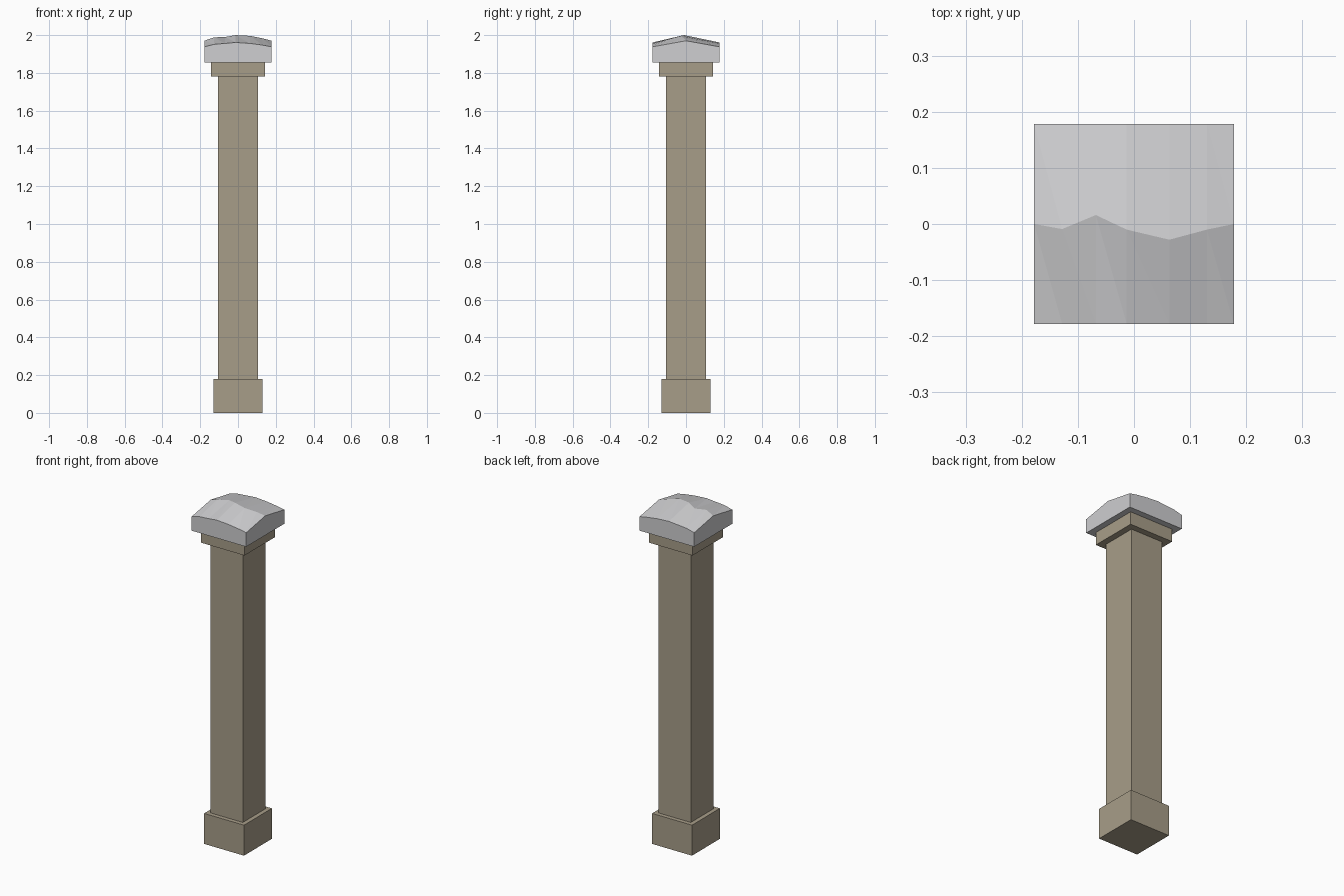
import bpy, bmesh

if "Cube" in bpy.data.objects:
    bpy.data.objects.remove(bpy.data.objects["Cube"])


def material(name, rgb):
    m = bpy.data.materials.new(name)
    m.diffuse_color = (*rgb, 1)
    m.use_nodes = True
    m.node_tree.nodes["Principled BSDF"].inputs["Base Color"].default_value = m.diffuse_color
    return m


stone = material("tan stone", (0.39, 0.34, 0.25))
slate = material("light grey", (0.62, 0.62, 0.635))


def finish(bm, name, mat):
    bmesh.ops.recalc_face_normals(bm, faces=bm.faces[:])
    me = bpy.data.meshes.new(name)
    bm.to_mesh(me)
    bm.free()
    me.materials.append(mat)
    ob = bpy.data.objects.new(name, me)
    bpy.context.collection.objects.link(ob)


def block(name, half, z0, z1):
    bm = bmesh.new()
    bmesh.ops.create_cube(bm, size=1)
    for v in bm.verts:
        v.co.x *= 2 * half
        v.co.y *= 2 * half
        v.co.z = z0 if v.co.z < 0 else z1
    finish(bm, name, stone)


# Square stone post
block("base", 0.13, 0, 0.18)
block("shaft", 0.105, 0.18, 1.78)
block("collar", 0.142, 1.78, 1.855)

# Worn gabled cap: x, ridge y, ridge z, eave z at each section
H, Z0 = 0.178, 1.855
sections = [(-H, 0, 1.97, 1.938), (-0.128, -0.009, 1.988, 1.951),
            (-0.068, 0.016, 1.99, 1.956), (-0.013, -0.01, 2.0, 1.961),
            (0.063, -0.028, 1.996, 1.956), (0.13, -0.01, 1.983, 1.947),
            (H, 0, 1.97, 1.938)]
bm = bmesh.new()
rings = [[bm.verts.new(p) for p in ((x, -H, Z0), (x, -H, ze), (x, yr, zr),
                                    (x, H, ze), (x, H, Z0))]
         for x, yr, zr, ze in sections]
for a, b in zip(rings, rings[1:]):
    for i, j in ((0, 1), (3, 4), (4, 0)):
        bm.faces.new((a[i], a[j], b[j], b[i]))
    # roof slopes split along their diagonals
    bm.faces.new((a[1], a[2], b[1]))
    bm.faces.new((a[2], b[2], b[1]))
    bm.faces.new((a[2], a[3], b[2]))
    bm.faces.new((a[3], b[3], b[2]))
bm.faces.new(rings[0])
bm.faces.new(rings[-1])
finish(bm, "cap", slate)
